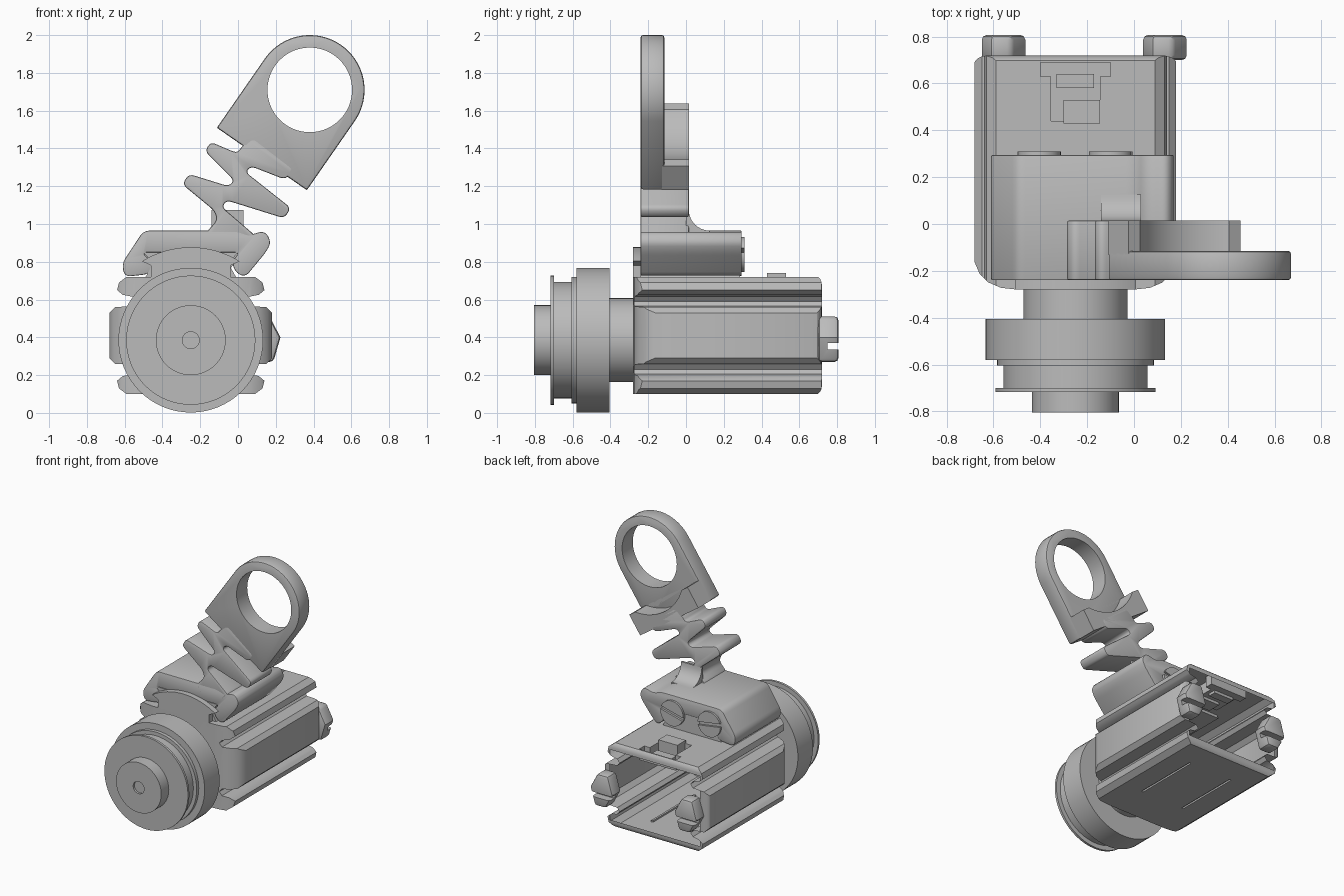
import bpy, bmesh
from math import sin, cos, pi, radians
from mathutils import Vector, Matrix

if "Cube" in bpy.data.objects:
    bpy.data.objects.remove(bpy.data.objects["Cube"])

grey = bpy.data.materials.new("plain grey")
grey.use_nodes = True
grey.diffuse_color = (0.5, 0.5, 0.5, 1)
grey.node_tree.nodes["Principled BSDF"].inputs["Base Color"].default_value = (0.5, 0.5, 0.5, 1)

CX, CZ = -0.25, 0.385  # lens axis


def finish(name, bm):
    bmesh.ops.recalc_face_normals(bm, faces=bm.faces)
    mesh = bpy.data.meshes.new(name)
    bm.to_mesh(mesh)
    bm.free()
    mesh.materials.append(grey)
    ob = bpy.data.objects.new(name, mesh)
    bpy.context.collection.objects.link(ob)
    return ob


def prism(name, pts, lo, hi, axis="y"):
    """Extrude a flat outline along one axis."""
    place = {"x": lambda u, v, t: (t, u, v),
             "y": lambda u, v, t: (u, t, v),
             "z": lambda u, v, t: (u, v, t)}[axis]
    bm = bmesh.new()
    a = [bm.verts.new(place(u, v, lo)) for u, v in pts]
    b = [bm.verts.new(place(u, v, hi)) for u, v in pts]
    bm.faces.new(a)
    bm.faces.new(b)
    for i in range(len(a)):
        j = (i + 1) % len(a)
        bm.faces.new((a[i], a[j], b[j], b[i]))
    return finish(name, bm)


def box(name, x, y, z):
    return prism(name, [(x[0], z[0]), (x[1], z[0]), (x[1], z[1]), (x[0], z[1])], *y)


def cylinder(name, r, y0, y1, x=CX, z=CZ, n=64):
    return prism(name, arc(x, z, r, 0, 360 - 360 / n, n), y0, y1)


def arc(x, z, r, a0, a1, n):
    angles = [radians(a0 + (a1 - a0) * i / (n - 1)) for i in range(n)]
    return [(x + r * cos(a), z + r * sin(a)) for a in angles]


def rounded(pts, radius, steps=5):
    """Round every corner; radius is one number or one per corner."""
    out = []
    for i, p in enumerate(pts):
        r = radius[i] if isinstance(radius, list) else radius
        p, q, s = Vector(p), Vector(pts[i - 1]), Vector(pts[(i + 1) % len(pts)])
        a = p + (q - p).normalized() * min(r, (q - p).length * 0.48)
        b = p + (s - p).normalized() * min(r, (s - p).length * 0.48)
        for k in range(steps + 1):
            t = k / steps
            out.append(a * (1 - t) ** 2 + p * 2 * t * (1 - t) + b * t * t)
    return out


def apply(ob, kind, **settings):
    mod = ob.modifiers.new(kind, kind)
    for key, value in settings.items():
        setattr(mod, key, value)
    bpy.context.view_layer.objects.active = ob
    bpy.ops.object.modifier_apply(modifier=mod.name)


def combine(ob, tool, operation="DIFFERENCE"):
    apply(ob, "BOOLEAN", object=tool, operation=operation, solver="EXACT")
    bpy.data.objects.remove(tool)


def soften(ob, width):
    apply(ob, "BEVEL", width=width, segments=2, limit_method="ANGLE", angle_limit=radians(50))


# Grooved housing: cross-section trimmed by its rounded plan and side outlines
quarter = [(0.34, 0.31), (0.38, 0.28), (0.39, 0.24), (0.36, 0.215), (0.31, 0.205),
           (0.29, 0.18), (0.31, 0.155), (0.40, 0.15), (0.43, 0.12)]
half = quarter + [(h, -v) for h, v in reversed(quarter)]
section = half + [(-h, -v) for h, v in half]
housing = prism("housing", [(CX + h, 0.41 + v) for h, v in section], -0.28, 0.72)
plan = rounded([(-0.69, -0.28), (0.19, -0.28), (0.19, 0.72), (-0.69, 0.72)], [0.19, 0.19, 0.07, 0.07])
combine(housing, prism("plan_trim", plan, 0, 1, "z"), "INTERSECT")
side = rounded([(-0.3, 0.09), (0.72, 0.09), (0.72, 0.73), (-0.3, 0.73)], [0, 0.06, 0.06, 0])
combine(housing, prism("side_trim", side, -1, 1, "x"), "INTERSECT")

# Socket, vents and underside slots
combine(housing, box("socket_cut", (-0.355, -0.145), (0.44, 0.64), (0.64, 0.8)))
combine(housing, box("socket_rim_cut", (-0.40, -0.10), (0.63, 0.69), (0.64, 0.8)))
for z in (0.48, 0.51, 0.54):
    combine(housing, box("vent_cut", (-0.35, -0.15), (0.70, 0.8), (z, z + 0.018)))
for x in (-0.43, -0.08):
    combine(housing, box("slot_cut", (x, x + 0.015), (0, 0.5), (0.05, 0.112)))
box("socket_plug", (-0.30, -0.145), (0.43, 0.53), (0.62, 0.74))
box("socket_tongue", (-0.33, -0.17), (0.58, 0.64), (0.62, 0.69))

# Lens barrel
for name, r, y0, y1 in [("lens_neck", 0.222, -0.41, -0.27), ("focus_ring", 0.383, -0.58, -0.405),
                        ("rear_flange", 0.335, -0.605, -0.575), ("lens_barrel", 0.308, -0.705, -0.60),
                        ("front_flange", 0.342, -0.717, -0.70)]:
    cylinder(name, r, y0, y1)
cap = cylinder("front_cap", 0.185, -0.805, -0.71)
combine(cap, cylinder("pin_hole", 0.045, -0.9, -0.79, n=24))

# Dovetail rail and its curved front stop
prism("dovetail_rail", [(-0.5, 0.85), (0, 0.85), (-0.05, 0.79), (0, 0.70),
                        (-0.5, 0.70), (-0.45, 0.79)], -0.24, 0.285)
prism("front_stop", arc(CX, 0.39, 0.487, 58, 122, 17) + [(-0.46, 0.78), (-0.46, 0.69),
                        (-0.04, 0.69), (-0.04, 0.78)], -0.28, -0.235)

# Clamp block gripping the rail
clamp = prism("clamp_block", rounded(
    [(-0.5, 0.965), (0.0, 0.965), (0.06, 0.94), (0.14, 0.965), (0.175, 0.91), (0.155, 0.86),
     (0.04, 0.72), (-0.01, 0.74), (-0.035, 0.80), (0.01, 0.85), (-0.51, 0.85),
     (-0.445, 0.79), (-0.47, 0.735), (-0.60, 0.72), (-0.615, 0.79)], 0.035), -0.24, 0.295)
soften(clamp, 0.008)

# Clamp screws with slots
for side_name, x, turn in (("right", -0.405, 0.15), ("left", -0.10, -0.25)):
    screw = cylinder(side_name + "_clamp_screw", 0.093, 0.27, 0.31, x, 0.838, 32)
    slot = box("slot_cut", (-0.15, 0.15), (0.295, 0.35), (-0.012, 0.012))
    slot.data.transform(Matrix.Translation((x, 0, 0.838)) @ Matrix.Rotation(turn, 4, "Y"))
    combine(screw, slot)

# Zigzag spring
spring = prism("zigzag_spring", rounded(
    [(0.08, 1.46), (0.02, 1.41), (-0.005, 1.375), (-0.145, 1.435), (-0.175, 1.385),
     (-0.02, 1.23), (-0.05, 1.20), (-0.26, 1.265), (-0.295, 1.21), (-0.125, 1.07),
     (-0.11, 1.02), (-0.17, 0.955), (-0.16, 0.90), (0.09, 0.90), (0.09, 0.94),
     (-0.085, 1.09), (-0.06, 1.125), (0.245, 1.03), (0.28, 1.085), (0.04, 1.275),
     (0.07, 1.305), (0.25, 1.235), (0.30, 1.29)], 0.03), -0.24, 0.015)
soften(spring, 0.008)
fillet = [(0.0, 0.95), (0.125, 0.95)] + arc(0.125, 1.075, 0.11, 270, 180, 9) + [(0.0, 1.075)]
prism("spring_fillet", fillet, -0.14, 0.03, "x")

# Ring head: local axes run across and along the slanted arm
RING = Vector((0.38, 1.71))
ALONG, ACROSS = Vector((0.57, 0.822)), Vector((0.822, -0.57))


def slanted(pts):
    return [RING + ACROSS * u + ALONG * v for u, v in pts]


head = prism("ring_head", slanted([(-0.29, -0.445), (0.29, -0.445)] + arc(0, 0, 0.29, 0, 180, 33)),
             -0.24, -0.115)
soften(head, 0.012)
combine(head, cylinder("ring_hole", 0.224, -0.5, 0.5, *RING))
pad = prism("ring_pad", slanted([(-0.29, -0.445), (0.29, -0.445), (0.29, -0.288), (-0.29, -0.288)]),
            -0.13, 0.015)
combine(pad, cylinder("pad_cut", 0.37, -0.115, 0.5, *RING))

# Slotted rear screws
for side_name, x in (("right", -0.557), ("left", 0.132)):
    outline = [(0.093, 0.01), (0.035, 0.12), (-0.055, 0.12), (-0.093, -0.01), (-0.035, -0.12), (0.055, -0.12)]
    screw = prism(side_name + "_rear_screw", [(x + u, 0.39 + v) for u, v in outline], 0.70, 0.807)
    soften(screw, 0.02)
    combine(screw, box("slot_cut", (x - 0.2, x + 0.2), (0.75, 0.9), (0.335, 0.37)))

# Smooth the curves and keep the hard edges
for ob in bpy.context.scene.objects:
    ob.select_set(ob.type == "MESH")
bpy.ops.object.shade_smooth_by_angle(angle=radians(32))
